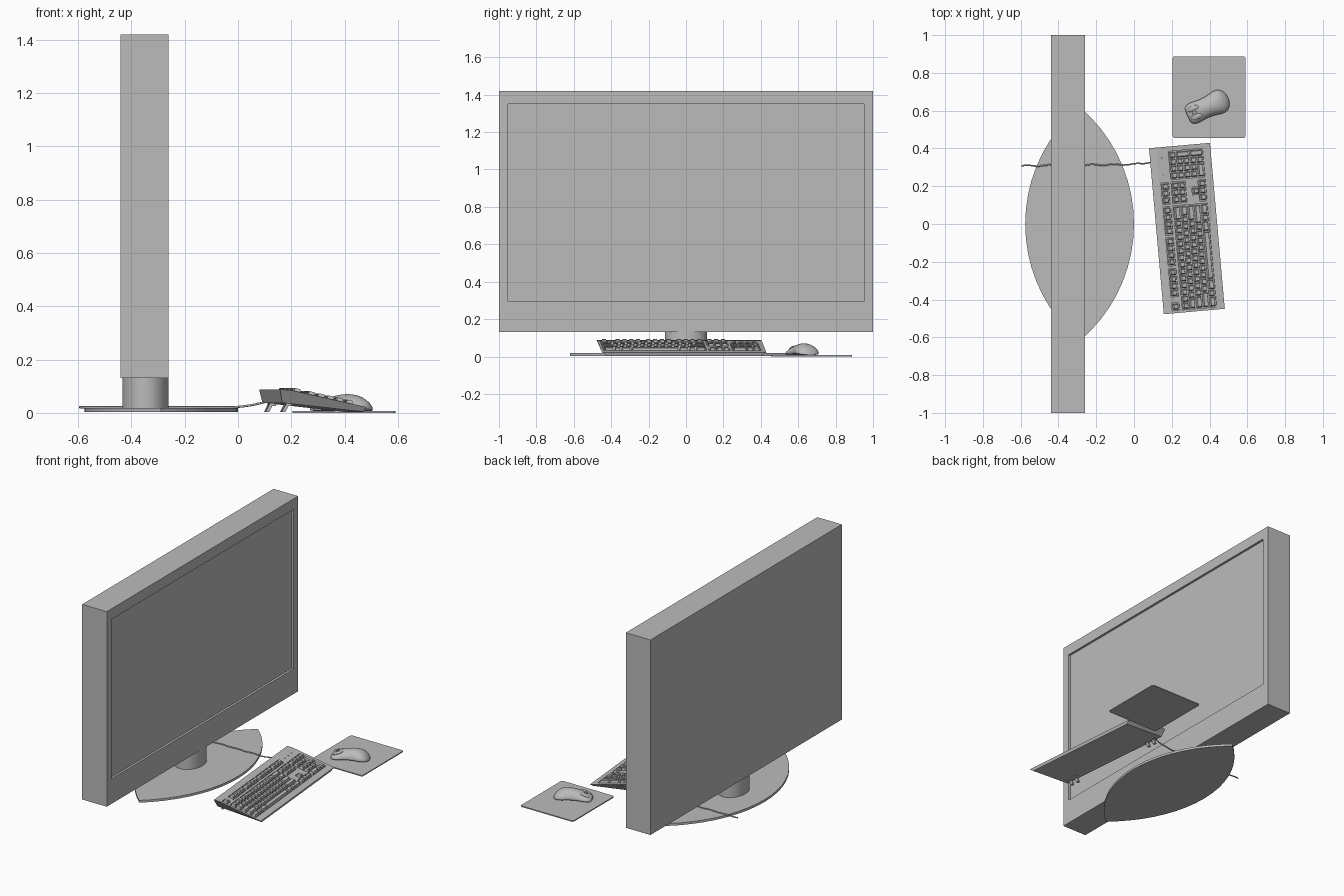
import bpy, bmesh, math
from mathutils import Matrix, Vector

cube = bpy.data.objects.get("Cube")
if cube:
    bpy.data.objects.remove(cube, do_unlink=True)

grey = bpy.data.materials.new("plain grey")
grey.use_nodes = True
grey.diffuse_color = (0.5, 0.5, 0.5, 1)
bsdf = next(n for n in grey.node_tree.nodes if n.type == 'BSDF_PRINCIPLED')
bsdf.inputs["Base Color"].default_value = (0.5, 0.5, 0.5, 1)


def finish(name, bm, smooth=False):
    """Turn a bmesh into a named grey object."""
    bmesh.ops.recalc_face_normals(bm, faces=bm.faces)
    me = bpy.data.meshes.new(name)
    bm.to_mesh(me)
    bm.free()
    me.materials.append(grey)
    if smooth:
        for p in me.polygons:
            p.use_smooth = True
        me.set_sharp_from_angle(angle=math.radians(40))
    ob = bpy.data.objects.new(name, me)
    bpy.context.scene.collection.objects.link(ob)
    return ob


def add_box(bm, lo, hi, mat=Matrix(), taper=0.0):
    """Box between two corners, its top drawn in by taper."""
    lo, hi = Vector(lo), Vector(hi)
    verts = bmesh.ops.create_cube(bm, size=1)["verts"]
    for v in verts:
        top = v.co.z > 0
        p = Vector(a + (b - a) * (c + 0.5) for a, b, c in zip(lo, hi, v.co))
        if top:
            mid = (lo + hi) / 2
            p.x -= math.copysign(taper, p.x - mid.x)
            p.y -= math.copysign(taper, p.y - mid.y)
        v.co = mat @ p
    return verts


def add_loft(bm, rings):
    """Skin closed rings of points and cap both ends."""
    loops = [[bm.verts.new(p) for p in r] for r in rings]
    n = len(loops[0])
    for a, b in zip(loops, loops[1:]):
        for i in range(n):
            bm.faces.new((a[i], a[(i + 1) % n], b[(i + 1) % n], b[i]))
    bm.faces.new(loops[0])
    bm.faces.new(loops[-1])


# Monitor: slab with a recessed screen on its +x face
bm = bmesh.new()
add_box(bm, (-0.44, -1, 0.13), (-0.26, 1, 1.42))
bm.normal_update()
face = max(bm.faces, key=lambda f: f.normal.x)
bmesh.ops.inset_region(bm, faces=[face], thickness=0.07)
for v in face.verts:
    v.co.z = 0.295 if v.co.z < 0.7 else 1.35
inner = bmesh.ops.extrude_discrete_faces(bm, faces=[face])["faces"][0]
bmesh.ops.translate(bm, verts=inner.verts, vec=(-0.015, 0, 0))
finish("monitor", bm)

# Neck: oval column
bm = bmesh.new()
ring = [(-0.347 + 0.087 * math.cos(a), 0.112 * math.sin(a))
        for a in (math.tau * i / 40 for i in range(40))]
add_loft(bm, [[(x, y, z) for x, y in ring] for z in (0.015, 0.132)])
finish("monitor_neck", bm, True)

# Base: lens made of two arcs that meet in points
bm = bmesh.new()
half, bulge, steps = 0.62, 0.288, 18
radius = (half ** 2 + bulge ** 2) / (2 * bulge)
sweep = math.asin(half / radius)
outline = []
for side in (1, -1):
    for i in range(steps):
        a = -sweep + 2 * sweep * i / steps
        outline.append((-0.288 + side * (radius * math.cos(a) - radius + bulge),
                        side * radius * math.sin(a)))
add_loft(bm, [[(x, y, z) for x, y in outline] for z in (0.004, 0.019)])
finish("monitor_base", bm, True)

# Keyboard body: wedge whose ends lean inward towards the bottom
kb = Matrix.Translation((0.28, -0.024, 0)) @ Matrix.Rotation(math.radians(5.1), 4, 'Z')
profile = [(-0.162, 0.088, 0), (-0.125, 0.086, 0), (0.162, 0.022, 0),
           (0.155, 0.004, 0.025), (-0.152, 0.038, 0.025)]
bm = bmesh.new()
add_loft(bm, [[kb @ Vector((u, s * (0.441 - inset), z)) for u, z, inset in profile]
              for s in (-1, 1)])
body = finish("keyboard_body", bm)

# Key deck frame: x runs down the slope to the typist, z is the normal
slope = math.atan2(0.064, 0.287)
deck = kb @ Matrix.Translation((-0.125, 0, 0.086)) @ Matrix.Rotation(slope, 4, 'Y')
P = 0.0365
MAIN, NAV, PAD = -0.425, 0.14, 0.267
ROWS = [0.012] + [0.067 + P * i for i in range(5)]
keys, wells = bmesh.new(), bmesh.new()


def key_row(row, start, widths, depth=1):
    """Row of keys; a negative width leaves a gap."""
    y = start
    for w in widths:
        if w > 0:
            add_box(keys, (ROWS[row] + 0.003, y + 0.003, -0.009),
                    (ROWS[row] + depth * P - 0.003, y + w * P - 0.003, 0.012), deck, 0.005)
        y += abs(w) * P


def well(row, start, cols, rows=1):
    add_box(wells, (ROWS[row] - 0.002, start - 0.002, -0.008),
            (ROWS[row] + rows * P + 0.002, start + cols * P + 0.002, 0.03), deck)


# Function row
key_row(0, MAIN, [1, -1] + [1] * 4 + [-0.5] + [1] * 4 + [-0.5] + [1] * 4)
key_row(0, NAV, [1] * 3)
well(0, MAIN, 1)
for first in (2, 6.5, 11):
    well(0, MAIN + first * P, 4)
well(0, NAV, 3)

# Letter block
for row, widths in enumerate([[1] * 13 + [2],
                              [1.5] + [1] * 12 + [1.5],
                              [1.75] + [1] * 11 + [2.25],
                              [2.25] + [1] * 10 + [2.75],
                              [1.5, 1, 1.5, 7, 1.5, 1, 1.5]], 1):
    key_row(row, MAIN, widths)
well(1, MAIN, 15, 5)

# Navigation keys and arrows
for row, widths in ((1, [1] * 3), (2, [1] * 3), (4, [-1, 1]), (5, [1] * 3)):
    key_row(row, NAV, widths)
well(1, NAV, 3, 2)
well(4, NAV + P, 1, 0.85)
well(5, NAV, 3)

# Number pad
for row, widths in ((1, [1] * 4), (2, [1] * 3), (3, [1] * 3), (4, [1] * 3), (5, [2, 1])):
    key_row(row, PAD, widths)
for row in (2, 4):
    key_row(row, PAD + 3 * P, [1], 2)
well(1, PAD, 4, 5)

# Sink the wells into the body
cutter = finish("key_well_cutter", wells)
cutter.hide_render = True
mod = body.modifiers.new("wells", 'BOOLEAN')
mod.operation, mod.object, mod.solver = 'DIFFERENCE', cutter, 'EXACT'
bpy.context.view_layer.objects.active = body
bpy.ops.object.modifier_apply(modifier=mod.name)
bpy.data.objects.remove(cutter, do_unlink=True)
finish("keyboard_keys", keys)

# Status lights above the number pad
bm = bmesh.new()
for i in range(3):
    y = PAD + (0.8 + i * 1.2) * P
    add_box(bm, (0.026, y - 0.004, -0.002), (0.032, y + 0.004, 0.002), deck)
finish("status_lights", bm)

# Folding feet: two slanted prongs and a crossbar at each end
bm = bmesh.new()
for end in (-0.34, 0.34):
    add_box(bm, (-0.135, end - 0.04, 0.026), (-0.112, end + 0.04, 0.038), kb)
    for off in (-0.025, 0.025):
        for v in add_box(bm, (-0.132, end + off - 0.01, 0.003),
                         (-0.118, end + off + 0.01, 0.04), kb):
            if v.co.z < 0.01:
                v.co += kb.to_3x3() @ Vector((-0.018, 0, 0))
finish("keyboard_feet", bm)

# Cable running from the keyboard under the monitor
curve = bpy.data.curves.new("cable", 'CURVE')
curve.dimensions, curve.bevel_depth, curve.bevel_resolution = '3D', 0.004, 2
spline = curve.splines.new('POLY')
count = 40
spline.points.add(count)
for i, p in enumerate(spline.points):
    t = i / count
    rise = 0.013 * max(0, (t - 0.8) / 0.2) ** 2
    p.co = (-0.595 + 0.695 * t, 0.308 + 0.009 * t + rise + 0.003 * math.sin(t * 38),
            0.021 + 1.5 * rise, 1)
curve.use_fill_caps = True
curve.materials.append(grey)
bpy.context.scene.collection.objects.link(bpy.data.objects.new("cable", curve))

# Mouse pad with rounded corners
bm = bmesh.new()
add_box(bm, (0.205, 0.455, 0), (0.59, 0.888, 0.007))
bmesh.ops.bevel(bm, geom=[e for e in bm.edges if abs(e.verts[0].co.z - e.verts[1].co.z) > 0.001],
                offset=0.012, segments=4, affect='EDGES', profile=0.5)
finish("mouse_pad", bm)

# Mouse: lofted domes, narrow at the waist
ms = Matrix.Translation((0.39, 0.62, 0.007)) @ Matrix.Rotation(math.radians(24), 4, 'Z')
stations = [(-0.118, 0.035, 0.016), (-0.108, 0.053, 0.028), (-0.08, 0.062, 0.042),
            (-0.03, 0.053, 0.058), (0.02, 0.057, 0.066), (0.06, 0.069, 0.061),
            (0.09, 0.064, 0.046), (0.11, 0.043, 0.026), (0.119, 0.015, 0.008)]
bm = bmesh.new()
add_loft(bm, [[ms @ Vector((t, w * math.cos(a), h * math.sin(a) ** 0.8))
               for a in (math.pi * i / 14 for i in range(14))]
              + [ms @ Vector((t, -w, 0))] for t, w, h in stations])
mouse = finish("mouse_body", bm, True)
mouse.modifiers.new("smooth", 'SUBSURF').levels = 1

# Mouse buttons and wheel
bm = bmesh.new()
for side in (-1, 1):
    place = (ms @ Matrix.Translation((-0.075, side * 0.023, 0.037))
             @ Matrix.Rotation(-0.35, 4, 'Y') @ Matrix.Diagonal((0.034, 0.015, 0.008, 1)))
    bmesh.ops.create_uvsphere(bm, u_segments=20, v_segments=10, radius=1, matrix=place)
finish("mouse_buttons", bm, True)
bm = bmesh.new()
bmesh.ops.create_cone(bm, cap_ends=True, segments=24, radius1=0.013, radius2=0.013, depth=0.01,
                      matrix=ms @ Matrix.Translation((-0.075, 0, 0.037))
                      @ Matrix.Rotation(math.pi / 2, 4, 'X'))
finish("mouse_wheel", bm, True)
